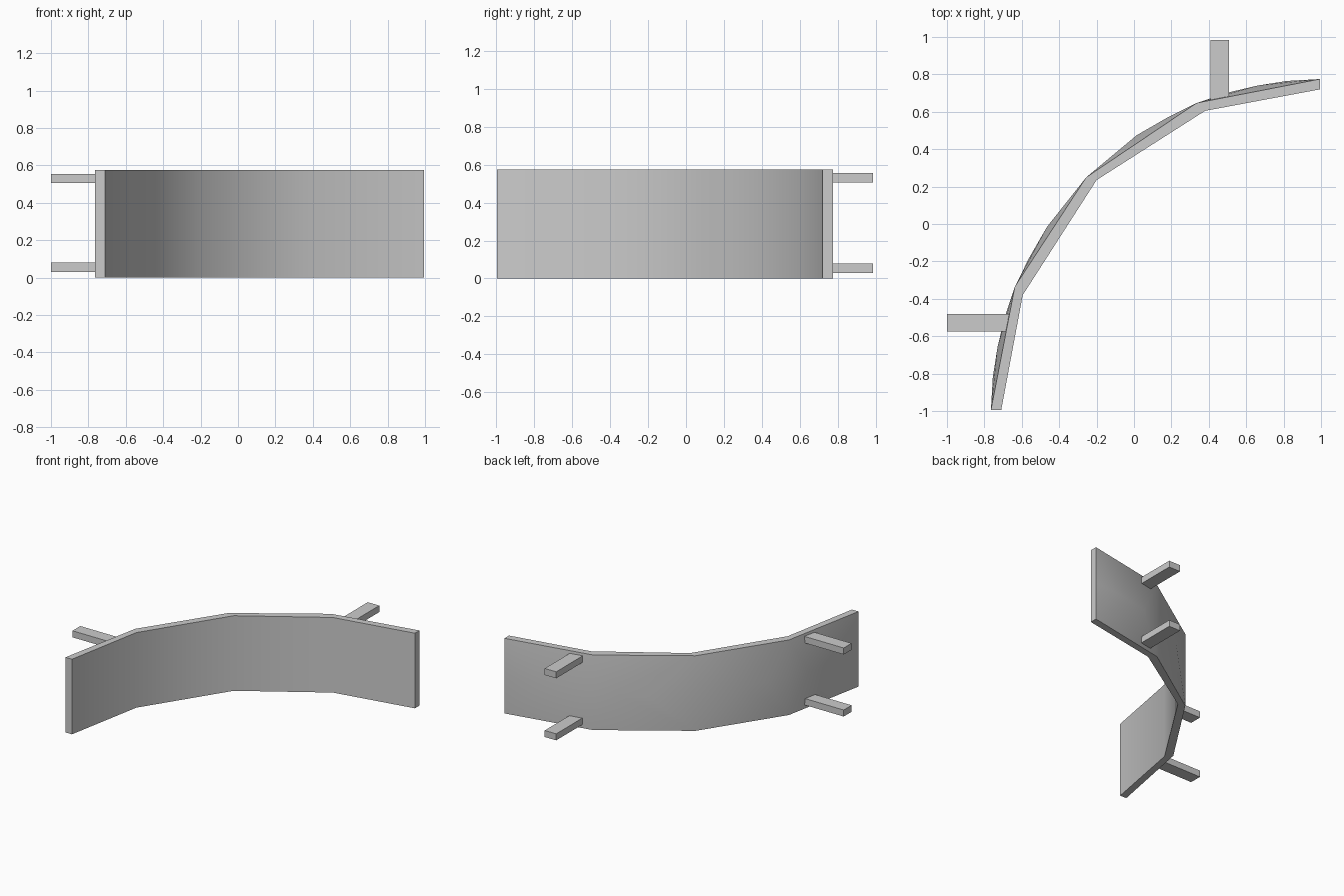
import bpy, bmesh

if "Cube" in bpy.data.objects:
    bpy.data.objects.remove(bpy.data.objects["Cube"])

H = 0.575


def mirrored(half):
    # reflect half of the arc across the panel's diagonal symmetry line
    return [(0.01 - y, -x) for x, y in reversed(half[1:])] + half


# Plan outlines, from left end to right end
outer = mirrored([(-0.255, 0.25), (0.335, 0.647), (0.995, 0.775)])
inner = mirrored([(-0.20, 0.235), (0.38, 0.605), (0.995, 0.72)])
# Fuller curve at mid height of the convex back
belly = mirrored([(-0.255, 0.25), (0.015, 0.475), (0.18, 0.57), (0.335, 0.647),
                  (0.50, 0.702), (0.66, 0.74), (0.82, 0.765), (0.995, 0.775)])
splits = [0, 4, 7, 10, 14]      # belly points lying on the outer corners


def finish(name, bm):
    bmesh.ops.recalc_face_normals(bm, faces=bm.faces[:])
    me = bpy.data.meshes.new(name)
    bm.to_mesh(me)
    bm.free()
    ob = bpy.data.objects.new(name, me)
    bpy.context.collection.objects.link(ob)
    return ob


# Curved panel
bm = bmesh.new()
row = lambda pts, z: [bm.verts.new((x, y, z)) for x, y in pts]
ob_, ot = row(outer, 0), row(outer, H)
ib, it = row(inner, 0), row(inner, H)
mid = row(belly, H / 2)
for i in range(4):
    j = i + 1
    bm.faces.new((ib[i], ib[j], it[j], it[i]))      # concave front
    bm.faces.new((it[i], it[j], ot[j], ot[i]))      # top rim
    bm.faces.new((ib[i], ob_[i], ob_[j], ib[j]))    # bottom rim
    m = mid[splits[i]:splits[j] + 1]
    c = len(m) // 2
    for edge in (ob_, ot):                          # bulged back
        bm.faces.new((edge[i], m[c], edge[j]))
        for k in range(len(m) - 1):
            bm.faces.new((edge[i] if k < c else edge[j], m[k], m[k + 1]))
for e in (0, 4):                                    # end caps
    bm.faces.new((ib[e], it[e], ot[e], mid[splits[e]], ob_[e]))
panel = finish("curved_panel", bm)
bpy.context.view_layer.objects.active = panel
panel.select_set(True)
bpy.ops.object.shade_smooth_by_angle(angle=0.7)


# Mounting pegs, an upper and lower one on each wing
def peg(name, lo, hi):
    bm = bmesh.new()
    bmesh.ops.create_cube(bm, size=1)
    for v in bm.verts:
        v.co = [(a + b) / 2 + c * (b - a) for a, b, c in zip(lo, hi, v.co)]
    finish(name, bm)


for level, z in (("lower", 0.03), ("upper", 0.505)):
    peg(level + "_back_peg", (0.41, 0.655, z), (0.507, 0.985, z + 0.05))
    peg(level + "_left_peg", (-1.0, -0.575, z), (-0.665, -0.48, z + 0.05))
